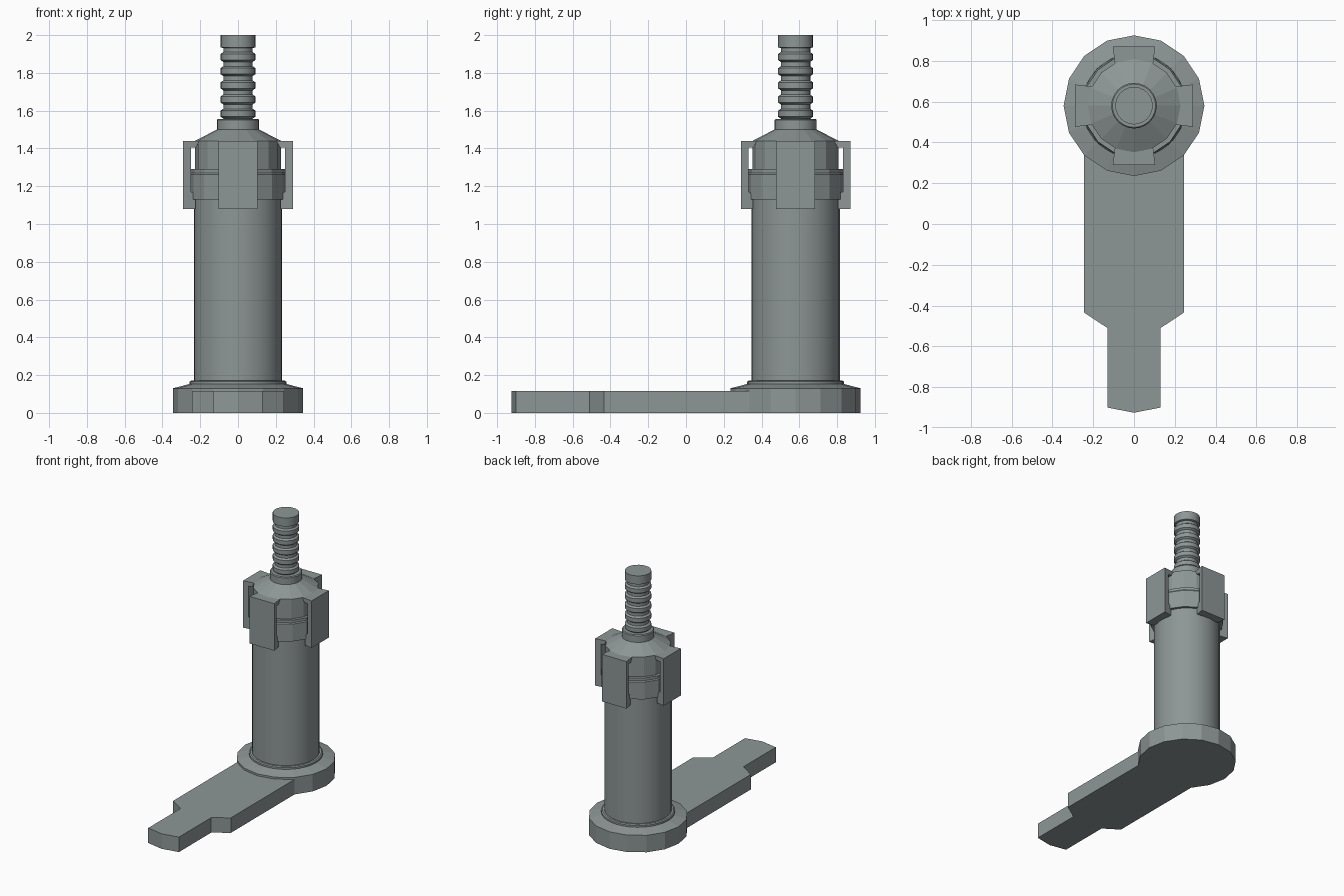
import bpy, bmesh, math
from mathutils import Matrix

if bpy.data.objects.get("Cube"):
    bpy.data.objects.remove(bpy.data.objects["Cube"])

AXIS_Y = 0.58  # the column stands at the back of the foot

grey = bpy.data.materials.new("grey metal")
grey.use_nodes = True
colour = (0.27, 0.305, 0.305, 1)
grey.diffuse_color = colour
grey.node_tree.nodes["Principled BSDF"].inputs["Base Color"].default_value = colour


def add_object(name, bm, smooth_angle=None):
    bmesh.ops.recalc_face_normals(bm, faces=bm.faces)
    mesh = bpy.data.meshes.new(name)
    bm.to_mesh(mesh)
    bm.free()
    mesh.materials.append(grey)
    obj = bpy.data.objects.new(name, mesh)
    bpy.context.collection.objects.link(obj)
    if smooth_angle:
        bpy.ops.object.select_all(action="DESELECT")
        obj.select_set(True)
        bpy.context.view_layer.objects.active = obj
        bpy.ops.object.shade_smooth_by_angle(angle=math.radians(smooth_angle))
    return obj


def turned(name, profile, sides, smooth_angle=None):
    """Closed solid of revolution from (radius, height) points."""
    bm = bmesh.new()
    rings = []
    for r, z in profile:
        rings.append([bm.verts.new((r * math.cos(math.tau * i / sides),
                                    AXIS_Y + r * math.sin(math.tau * i / sides), z))
                      for i in range(sides)])
    for low, high in zip(rings, rings[1:]):
        for i in range(sides):
            j = (i + 1) % sides
            bm.faces.new((low[i], low[j], high[j], high[i]))
    bm.faces.new(rings[0][::-1])
    bm.faces.new(rings[-1])
    return add_object(name, bm, smooth_angle)


def extrude(bm, points, offset):
    face = bm.faces.new([bm.verts.new(p) for p in points])
    new = bmesh.ops.extrude_face_region(bm, geom=[face])["geom"]
    moved = [v for v in new if isinstance(v, bmesh.types.BMVert)]
    bmesh.ops.translate(bm, verts=moved, vec=offset)
    return moved


# Foot: a sixteen-sided round end joined to a stepped tongue
R = 0.345
arc = [(R * math.cos(math.tau * i / 16), AXIS_Y + R * math.sin(math.tau * i / 16))
       for i in range(-2, 11)]
tongue = [(-0.244, -0.435), (-0.13, -0.51), (-0.13, -0.9), (0, -0.925),
          (0.13, -0.9), (0.13, -0.51), (0.244, -0.435)]
bm = bmesh.new()
extrude(bm, [(x, y, 0) for x, y in arc + tongue], (0, 0, 0.115))
add_object("foot", bm)

# Base flange and its bead
turned("base_flange", [(R, 0.115), (R, 0.13), (0.26, 0.152)], 16)
turned("base_bead", [(0.256, 0.145), (0.256, 0.165), (0.248, 0.171)], 32, 30)

# Column, collar and head
turned("column", [(0.234, 0.14), (0.234, 1.16)], 32, 30)
turned("collar", [(0.236, 1.13), (0.256, 1.13), (0.256, 1.262),
                  (0.25, 1.27), (0.25, 1.29)], 16)
turned("head", [(0.228, 1.26), (0.228, 1.44), (0.112, 1.5)], 16)
turned("neck", [(0.112, 1.48), (0.112, 1.55), (0.106, 1.556)], 24, 30)

# Ribbed rod
rod = [(0.078, 1.54)]
for k in range(5):
    z = 1.558 + 0.075 * k
    rod += [(0.078, z), (0.092, z + 0.01), (0.092, z + 0.042),
            (0.078, z + 0.052), (0.078, z + 0.073)]
rod += [(0.092, 1.935), (0.092, 2.0)]
turned("ribbed_rod", rod, 24, 25)

# Four clips hooked over the head and under the collar
clip_profile = [(0.29, 1.08), (0.29, 1.44), (0.205, 1.44), (0.222, 1.405),
                (0.25, 1.405), (0.25, 1.17), (0.225, 1.165), (0.225, 1.08)]
for k, side in enumerate(("left", "back", "right", "front")):
    bm = bmesh.new()
    extrude(bm, [(r, -0.104, z) for r, z in clip_profile], (0, 0.208, 0))
    # draw the hooks in a little towards the column
    for v in bm.verts:
        if v.co.x < 0.26:
            v.co.y *= 0.9
    bmesh.ops.transform(bm, verts=bm.verts, matrix=Matrix.Translation((0, AXIS_Y, 0))
                        @ Matrix.Rotation(k * math.pi / 2, 4, "Z"))
    add_object(side + "_clip", bm)
